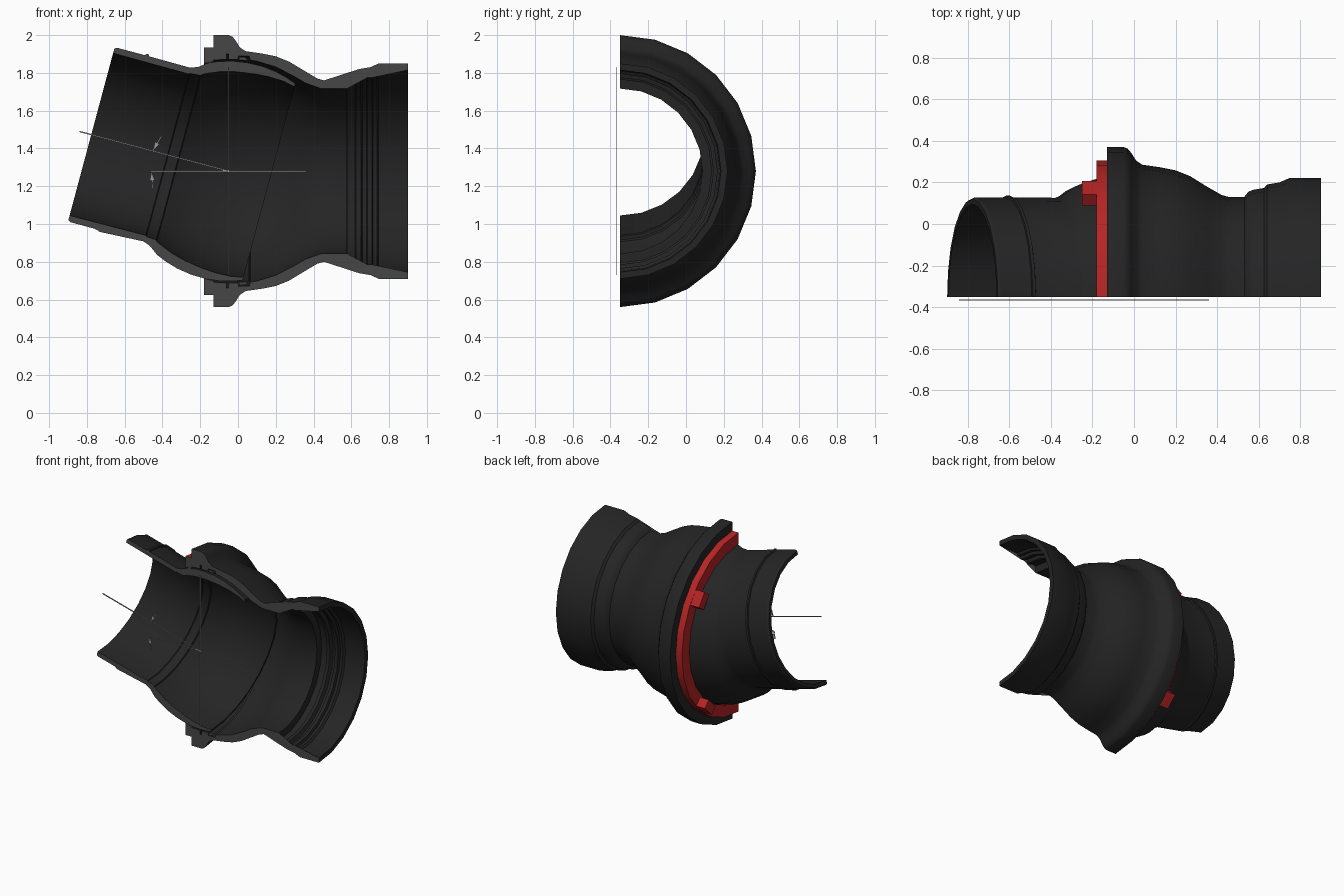
import bpy, bmesh, math
from mathutils import Vector, Matrix

if "Cube" in bpy.data.objects:
    bpy.data.objects.remove(bpy.data.objects["Cube"])

CUT_Y, AXIS_Z = -0.35, 1.28          # section plane and main axis height
PIVOT = Vector((-0.05, CUT_Y, AXIS_Z))
TILT = math.radians(15)
SEG = 12                             # segments per half turn


def material(name, col):
    m = bpy.data.materials.new(name)
    m.diffuse_color = (*col, 1)
    m.use_nodes = True
    m.node_tree.nodes["Principled BSDF"].inputs["Base Color"].default_value = m.diffuse_color
    return m


BLACK = material("black_rubber_coat", (0.018, 0.018, 0.018))
GREY = material("grey_section", (0.062, 0.062, 0.062))
RED = material("red_lock", (0.47, 0.018, 0.018))
LINE = material("light_grey_line", (0.32, 0.32, 0.32))


def finish(name, bm, mats):
    bmesh.ops.recalc_face_normals(bm, faces=bm.faces)
    me = bpy.data.meshes.new(name)
    bm.to_mesh(me)
    bm.free()
    for m in mats:
        me.materials.append(m)
    ob = bpy.data.objects.new(name, me)
    bpy.context.collection.objects.link(ob)
    return ob


def half_revolve(name, profile, origin, axis, mat):
    """Spin a closed (along, radius) profile half a turn; the cut ends are grey."""
    up = Vector((-axis.z, 0, axis.x))
    side = Vector((0, 1, 0))
    bm = bmesh.new()
    rings = []
    for i in range(SEG + 1):
        t = math.pi * i / SEG
        rad = up * math.cos(t) + side * math.sin(t)
        rings.append([bm.verts.new(origin + axis * s + rad * r) for s, r in profile])
    n = len(profile)
    for a, b in zip(rings, rings[1:]):
        for j in range(n):
            k = (j + 1) % n
            bm.faces.new((a[j], a[k], b[k], b[j])).smooth = True
    caps = [bm.faces.new(rings[0]), bm.faces.new(rings[-1])]
    for f in caps:
        f.material_index = 1
    bmesh.ops.triangulate(bm, faces=caps)
    ob = finish(name, bm, [mat, GREY])
    ob.data.set_sharp_from_angle(angle=math.radians(30))
    return ob


def box(name, mtx, size, mat):
    bm = bmesh.new()
    bmesh.ops.create_cube(bm, size=1, matrix=mtx @ Matrix.Diagonal((*size, 1)))
    return finish(name, bm, [mat])


X = Vector((1, 0, 0))
CENTRE = Vector((0, CUT_Y, AXIS_Z))

# Socket housing: flange, bowl, neck and bell end
socket_outer = [(-0.13, 0.72), (-0.05, 0.72), (-0.03, 0.712), (-0.012, 0.69), (0.01, 0.655),
                (0.04, 0.635), (0.13, 0.622), (0.2, 0.608), (0.27, 0.58), (0.35, 0.53),
                (0.42, 0.49), (0.455, 0.48), (0.53, 0.48), (0.55, 0.505), (0.575, 0.515),
                (0.625, 0.523), (0.64, 0.54), (0.7, 0.55), (0.745, 0.57), (0.9, 0.57)]
socket_inner = [(0.9, 0.535), (0.745, 0.53), (0.735, 0.515), (0.715, 0.515), (0.71, 0.495),
                (0.685, 0.495), (0.68, 0.51), (0.66, 0.51), (0.65, 0.485), (0.625, 0.485),
                (0.62, 0.495), (0.58, 0.49), (0.578, 0.437), (0.44, 0.437), (0.36, 0.465),
                (0.3, 0.5), (0.2, 0.552), (0.1, 0.582), (0.065, 0.588), (0.06, 0.608),
                (0.0, 0.61), (0.0, 0.592), (-0.05, 0.592), (-0.05, 0.62), (-0.062, 0.62),
                (-0.062, 0.592), (-0.13, 0.588)]
half_revolve("socket_housing", socket_outer + socket_inner, CENTRE, X, BLACK)

# Seal sitting in the socket groove
half_revolve("seal_ring", [(0.005, 0.588), (0.005, 0.604), (0.035, 0.604), (0.055, 0.586)],
             CENTRE, X, BLACK)

# Tilted spigot with ball end
axis = Vector((math.cos(TILT), 0, -math.sin(TILT)))
R = 0.583
ball = [(s, math.sqrt(R * R - s * s)) for s in (-0.25, -0.2, -0.13, -0.05, 0.03, 0.1, 0.16, 0.22)]
spigot = [(-0.752, 0.445), (-0.752, 0.47), (-0.74, 0.478), (-0.585, 0.478), (-0.582, 0.487),
          (-0.567, 0.487), (-0.564, 0.478), (-0.34, 0.476), (-0.3, 0.49)] + ball + [
          (0.222, 0.522), (0.16, 0.535), (0.08, 0.538), (0.0, 0.533), (-0.1, 0.518),
          (-0.18, 0.497), (-0.25, 0.468), (-0.27, 0.46), (-0.275, 0.451), (-0.33, 0.447),
          (-0.335, 0.442)]
half_revolve("ball_spigot", spigot, PIVOT, axis, BLACK)

# Red locking ring with grip lugs
half_revolve("locking_ring", [(-0.18, 0.655), (-0.13, 0.655), (-0.13, 0.58), (-0.18, 0.57)],
             CENTRE, X, RED)
for i, deg in enumerate((36, -46)):
    turn = Matrix.Rotation(math.radians(deg), 4, 'X')
    m = Matrix.Translation(CENTRE) @ turn @ Matrix.Translation((-0.214, 0.615, 0))
    box(f"ring_lug_{i + 1}", m, (0.072, 0.065, 0.11), RED)

# Centre lines and angle mark just in front of the section plane
LY = -0.366


def line(name, a, b, w=0.007):
    d = Vector((b[0] - a[0], 0, b[1] - a[1]))
    mid = Vector(((a[0] + b[0]) / 2, LY, (a[1] + b[1]) / 2))
    m = Matrix.Translation(mid) @ Matrix.Rotation(-math.atan2(d.z, d.x), 4, 'Y')
    box(name, m, (d.length, 0.004, w), LINE)


line("vertical_centre_line", (-0.05, 0.73), (-0.05, 1.83))
line("socket_centre_line", (-0.46, 1.28), (0.36, 1.28))
line("spigot_centre_line", (-0.05, 1.28), (-0.84, 1.49))


def arrow(name, tail, tip):
    line(name + "_shaft", tail, tip)
    d = (Vector(tip) - Vector(tail)).normalized()
    n = Vector((-d.y, d.x)) * 0.014
    base = Vector(tip) - d * 0.045
    bm = bmesh.new()
    pts = (Vector(tip), base + n, base - n)
    f = bm.faces.new([bm.verts.new((p.x, LY - 0.002, p.y)) for p in pts])
    g = bmesh.ops.extrude_face_region(bm, geom=[f])
    bmesh.ops.translate(bm, vec=(0, 0.004, 0),
                        verts=[v for v in g["geom"] if isinstance(v, bmesh.types.BMVert)])
    finish(name + "_head", bm, [LINE])


arrow("upper_angle_arrow", (-0.405, 1.465), (-0.45, 1.39))
arrow("lower_angle_arrow", (-0.45, 1.185), (-0.458, 1.275))
